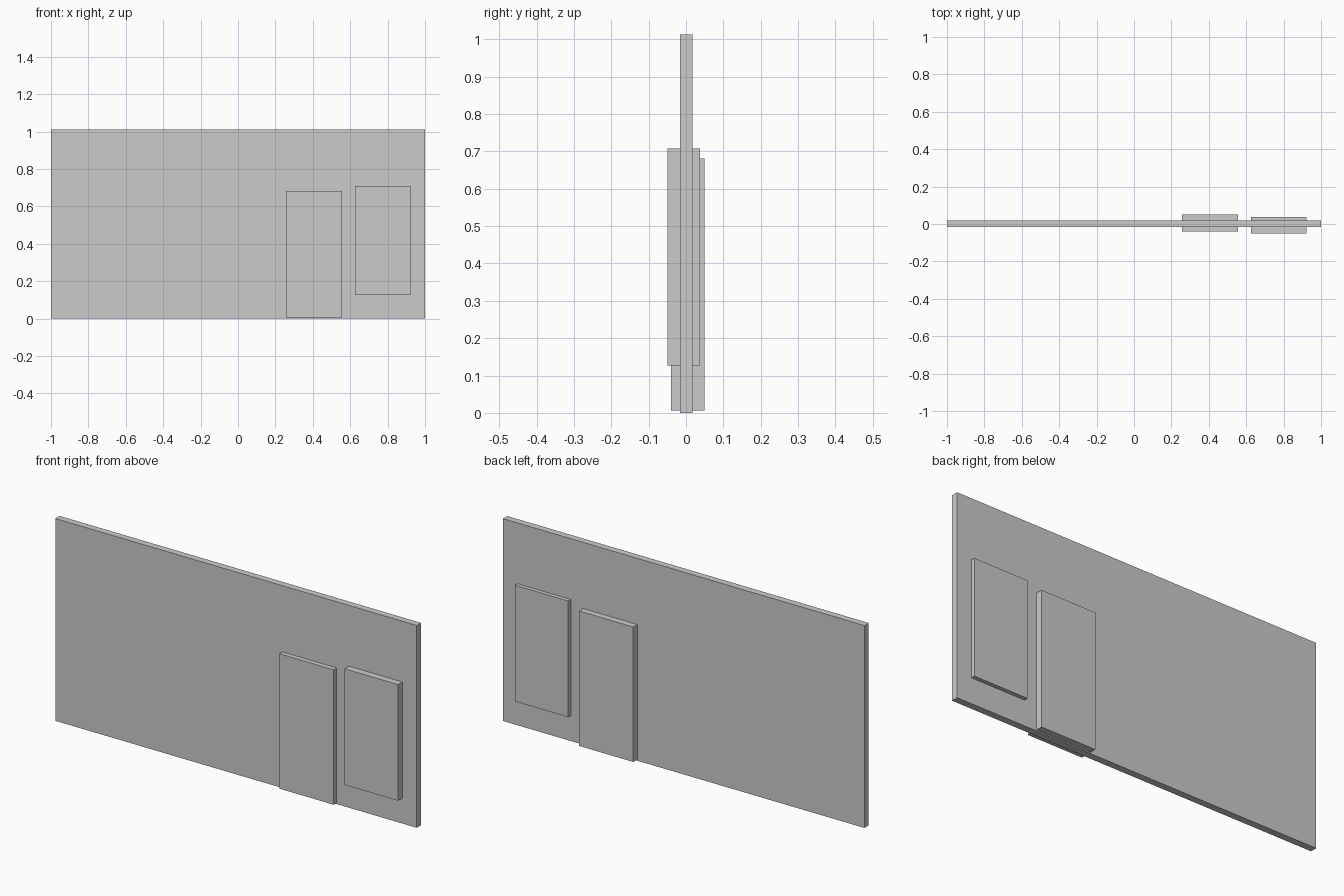
import bpy

if "Cube" in bpy.data.objects:
    bpy.data.objects.remove(bpy.data.objects["Cube"])


def box(name, x, y, z):
    """Axis-aligned box from (min, max) ranges."""
    bpy.ops.mesh.primitive_cube_add(size=1, location=[sum(r) / 2 for r in (x, y, z)])
    obj = bpy.context.object
    obj.name = name
    obj.scale = [r[1] - r[0] for r in (x, y, z)]
    bpy.ops.object.transform_apply(location=False, rotation=False, scale=True)
    return obj


# Thin wall slab
box("wall", (-1, 1), (-0.016, 0.018), (0, 1.012))

# Door slab passing through the wall, just above its base
box("door", (0.257, 0.557), (-0.04, 0.05), (0.006, 0.681))

# Window slab passing through the wall beside the door
box("window", (0.625, 0.921), (-0.05, 0.038), (0.127, 0.708))
